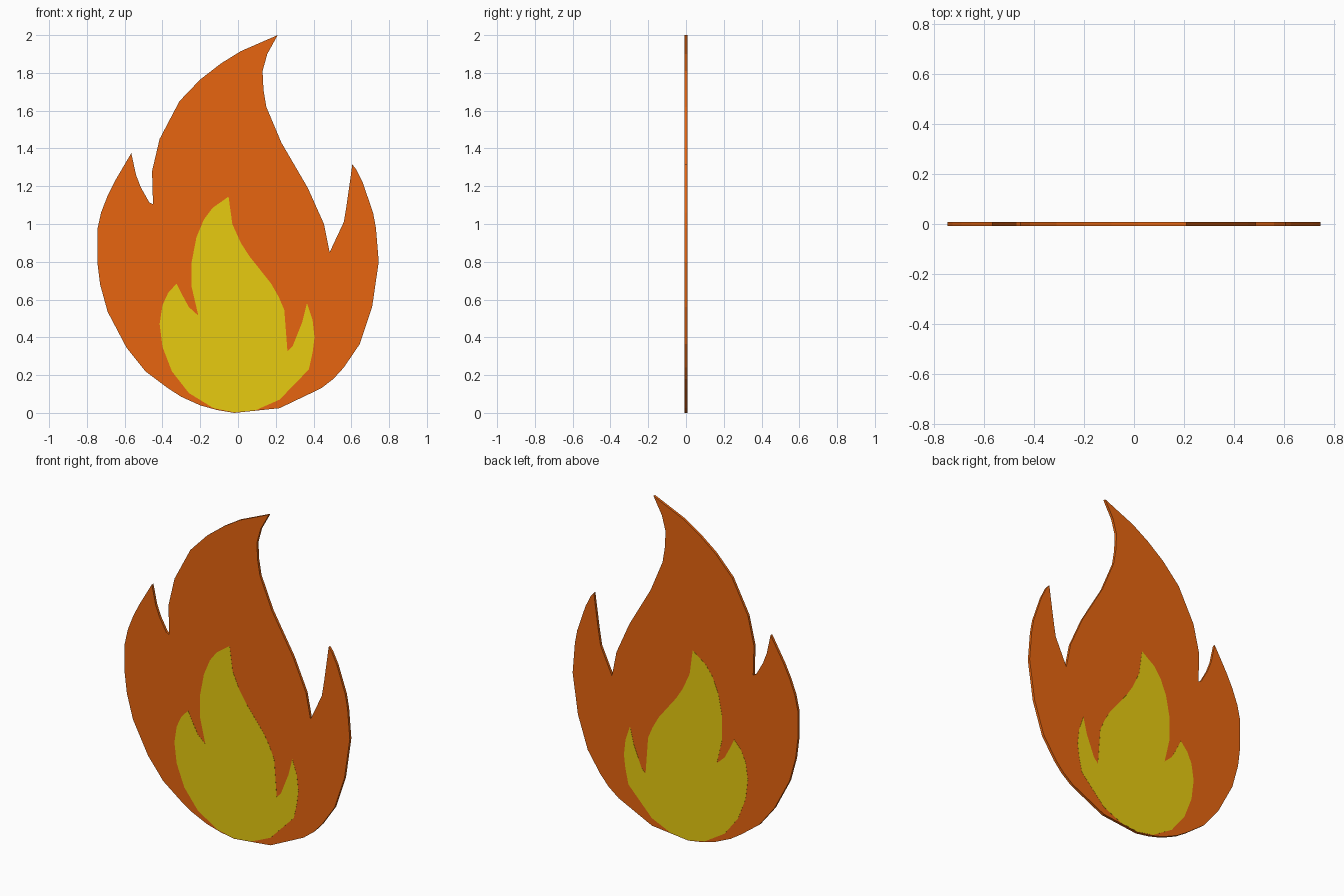
import bpy
import bmesh


def material(name, color):
    m = bpy.data.materials.new(name)
    m.diffuse_color = (*color, 1)
    return m


def slab(name, outline, half, mat):
    """Extrude an x-z outline through y from -half to half."""
    bm = bmesh.new()
    face = bm.faces.new([bm.verts.new((x, -half, z)) for x, z in outline])
    ext = bmesh.ops.extrude_face_region(bm, geom=[face], use_keep_orig=True)
    verts = [g for g in ext["geom"] if isinstance(g, bmesh.types.BMVert)]
    bmesh.ops.translate(bm, vec=(0, 2 * half, 0), verts=verts)
    bmesh.ops.recalc_face_normals(bm, faces=bm.faces)
    mesh = bpy.data.meshes.new(name)
    bm.to_mesh(mesh)
    bm.free()
    mesh.materials.append(mat)
    obj = bpy.data.objects.new(name, mesh)
    bpy.context.collection.objects.link(obj)
    return obj


# Outer flame: bottom, left tongue, main tip, right tongue
outer = [
    (-0.02, 0), (-0.11, 0.015), (-0.2, 0.04), (-0.3, 0.085), (-0.37, 0.13),
    (-0.49, 0.22), (-0.59, 0.345), (-0.69, 0.535), (-0.73, 0.68), (-0.745, 0.8),
    (-0.745, 0.97), (-0.725, 1.06), (-0.69, 1.15), (-0.65, 1.23), (-0.565, 1.375),
    (-0.54, 1.26), (-0.515, 1.195), (-0.47, 1.115), (-0.45, 1.105),
    (-0.455, 1.28), (-0.415, 1.45), (-0.31, 1.65), (-0.2, 1.765), (-0.09, 1.85),
    (0.015, 1.915), (0.21, 2.0), (0.155, 1.9), (0.13, 1.81), (0.135, 1.71),
    (0.15, 1.62), (0.23, 1.43), (0.37, 1.19), (0.455, 1.0), (0.485, 0.85),
    (0.56, 1.01), (0.575, 1.1), (0.595, 1.24), (0.605, 1.315), (0.625, 1.29),
    (0.66, 1.22), (0.715, 1.06), (0.73, 0.98), (0.745, 0.8), (0.71, 0.56),
    (0.645, 0.365), (0.56, 0.24), (0.505, 0.18), (0.44, 0.13), (0.22, 0.025),
]

# Inner flame, same order
inner = [
    (-0.02, 0.003), (-0.13, 0.025), (-0.26, 0.105), (-0.35, 0.22), (-0.4, 0.35),
    (-0.415, 0.47), (-0.4, 0.57), (-0.37, 0.635), (-0.325, 0.685), (-0.29, 0.615),
    (-0.26, 0.56), (-0.21, 0.515), (-0.245, 0.665), (-0.245, 0.8), (-0.22, 0.93),
    (-0.18, 1.025), (-0.135, 1.085), (-0.05, 1.145), (-0.03, 1.0), (0.015, 0.9),
    (0.06, 0.83), (0.175, 0.685), (0.215, 0.615), (0.245, 0.545), (0.262, 0.325),
    (0.29, 0.355), (0.34, 0.48), (0.365, 0.58), (0.395, 0.49), (0.405, 0.4),
    (0.395, 0.32), (0.375, 0.23), (0.22, 0.07), (0.095, 0.015),
]

slab("outer_flame", outer, 0.0075, material("orange", (0.8, 0.13, 0.005)))
slab("inner_flame", inner, 0.0083, material("yellow", (0.8, 0.6, 0.005)))
